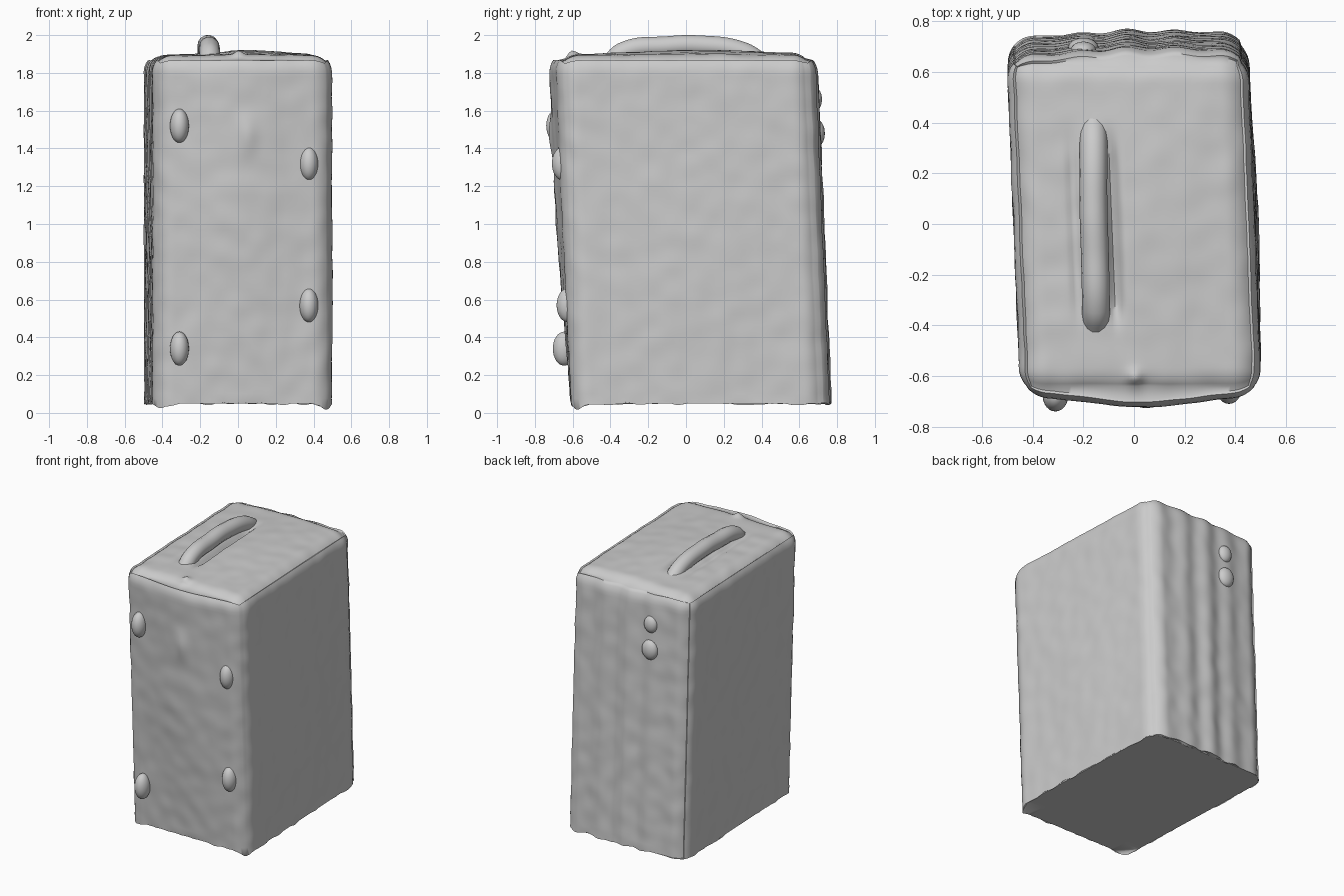
import bpy, bmesh, math
from mathutils import Vector, noise

cube = bpy.data.objects.get("Cube")
if cube:
    bpy.data.objects.remove(cube)

grey = bpy.data.materials.new("plain grey")
grey.use_nodes = True
colour = (0.6, 0.6, 0.6, 1)
grey.diffuse_color = colour
grey.node_tree.nodes["Principled BSDF"].inputs["Base Color"].default_value = colour

HALF = Vector((0.475, 0.675, 0.93))
RADIUS = 0.11


def finish(obj):
    obj.data.materials.append(grey)
    for face in obj.data.polygons:
        face.use_smooth = True
    return obj


def mesh_object(name, bm):
    mesh = bpy.data.meshes.new(name)
    bm.to_mesh(mesh)
    bm.free()
    obj = bpy.data.objects.new(name, mesh)
    bpy.context.collection.objects.link(obj)
    return finish(obj)


def bell(*ratios):
    return math.exp(-sum(r * r for r in ratios))


def shape_case(unit):
    """Turn a point of the unit cube into a point of the worn case."""
    p = Vector(a * b for a, b in zip(unit, HALF))
    # Rounded upright and top edges, square bottom
    core = Vector((max(-HALF.x + RADIUS, min(HALF.x - RADIUS, p.x)),
                   max(-HALF.y + RADIUS, min(HALF.y - RADIUS, p.y)),
                   min(HALF.z - RADIUS, p.z)))
    out = p - core
    if out.length > 1e-5:
        p = core + out.normalized() * RADIUS
    x, y = p.x, p.y
    z = p.z + HALF.z + 0.05
    mid = bell(x / 0.3)
    # Bulging front and back, with soft upright ridges on the back
    if unit.y < -0.99:
        y -= 0.045 * mid * min(1, z)
        y -= 0.015 * bell((x - 0.02) / 0.05, (z - 1.47) / 0.09)
    if unit.y > 0.99:
        y += 0.02 * mid + 0.008 * math.cos(x * 32) * mid
        y += 0.03 * x
    if unit.x > 0.99:
        x += 0.015 * bell(y / 0.4, (z - 0.8) / 0.6)
    # Crowned top with the grip recesses
    if unit.z > 0.99:
        z += 0.03 * bell((x - 0.05) / 0.3, (y - 0.1) / 0.6) - 0.02
        span = bell(((y + 0.02) / 0.34) ** 3)
        z -= 0.05 * span * bell((x + 0.085) / 0.025)
        z -= 0.015 * span * bell((x + 0.235) / 0.02)
        z += 0.025 * bell((x + 0.02) / 0.03, (y + 0.6) / 0.03)
    # Ragged lower rim and drooping front corners
    if unit.z < -0.99:
        rim = max(abs(unit.x), abs(unit.y))
        if rim > 0.95:
            z += 0.018 * noise.noise(Vector((x * 12, y * 12, 3)))
        z -= 0.04 * bell((abs(x) - 0.42) / 0.04, (y + 0.62) / 0.05)
    # Surface waviness, then the lean of the whole case
    wave = 0.005 * noise.noise(Vector((x, y, z)) * 9)
    if unit.z > -0.99 and out.length > 1e-5:
        d = out.normalized() * wave
        x, y, z = x + d.x, y + d.y, z + d.z
    return Vector((x - 0.04 * y, y + 0.03 - 0.04 * (z - 1), z))


# Case body
bm = bmesh.new()
bmesh.ops.create_cube(bm, size=2)
bmesh.ops.subdivide_edges(bm, edges=bm.edges[:], cuts=70, use_grid_fill=True)
for v in bm.verts:
    v.co = shape_case(v.co.copy())
bmesh.ops.recalc_face_normals(bm, faces=bm.faces[:])
body = mesh_object("case_body", bm)
bpy.context.view_layer.objects.active = body
body.select_set(True)
bpy.ops.object.shade_smooth_by_angle(angle=math.radians(50))


def stud(name, place, size):
    bm = bmesh.new()
    bmesh.ops.create_uvsphere(bm, u_segments=24, v_segments=16, radius=1)
    for v in bm.verts:
        v.co = Vector(a * b for a, b in zip(v.co, size)) + Vector(place)
    return mesh_object(name, bm)


# Four front feet
for name, x, y, z in (("upper_right", -0.31, -0.68, 1.52), ("upper_left", 0.375, -0.65, 1.32),
                      ("lower_left", 0.375, -0.625, 0.57), ("lower_right", -0.31, -0.645, 0.34)):
    stud("front_foot_" + name, (x, y, z), (0.05, 0.06, 0.09))

# Back grip bumps
stud("back_grip_upper", (-0.2, 0.685, 1.66), (0.05, 0.035, 0.06))
stud("back_grip_lower", (-0.2, 0.695, 1.48), (0.06, 0.04, 0.07))


# Carry handle arched along the top
def tube(name, points, radius):
    curve = bpy.data.curves.new(name, "CURVE")
    curve.dimensions = "3D"
    curve.bevel_depth = radius
    curve.bevel_resolution = 5
    curve.use_fill_caps = True
    spline = curve.splines.new("BEZIER")
    spline.bezier_points.add(len(points) - 1)
    for bp, co in zip(spline.bezier_points, points):
        bp.co = co
        bp.handle_left_type = bp.handle_right_type = "AUTO"
    helper = bpy.data.objects.new(name, curve)
    bpy.context.collection.objects.link(helper)
    mesh = bpy.data.meshes.new_from_object(helper.evaluated_get(bpy.context.evaluated_depsgraph_get()))
    bpy.data.objects.remove(helper)
    obj = bpy.data.objects.new(name, mesh)
    bpy.context.collection.objects.link(obj)
    return finish(obj)


tube("carry_handle", [(-0.15, -0.4, 1.85), (-0.15, -0.33, 1.91), (-0.155, -0.1, 1.94),
                      (-0.16, 0.06, 1.945), (-0.16, 0.3, 1.91), (-0.16, 0.4, 1.85)], 0.055)
